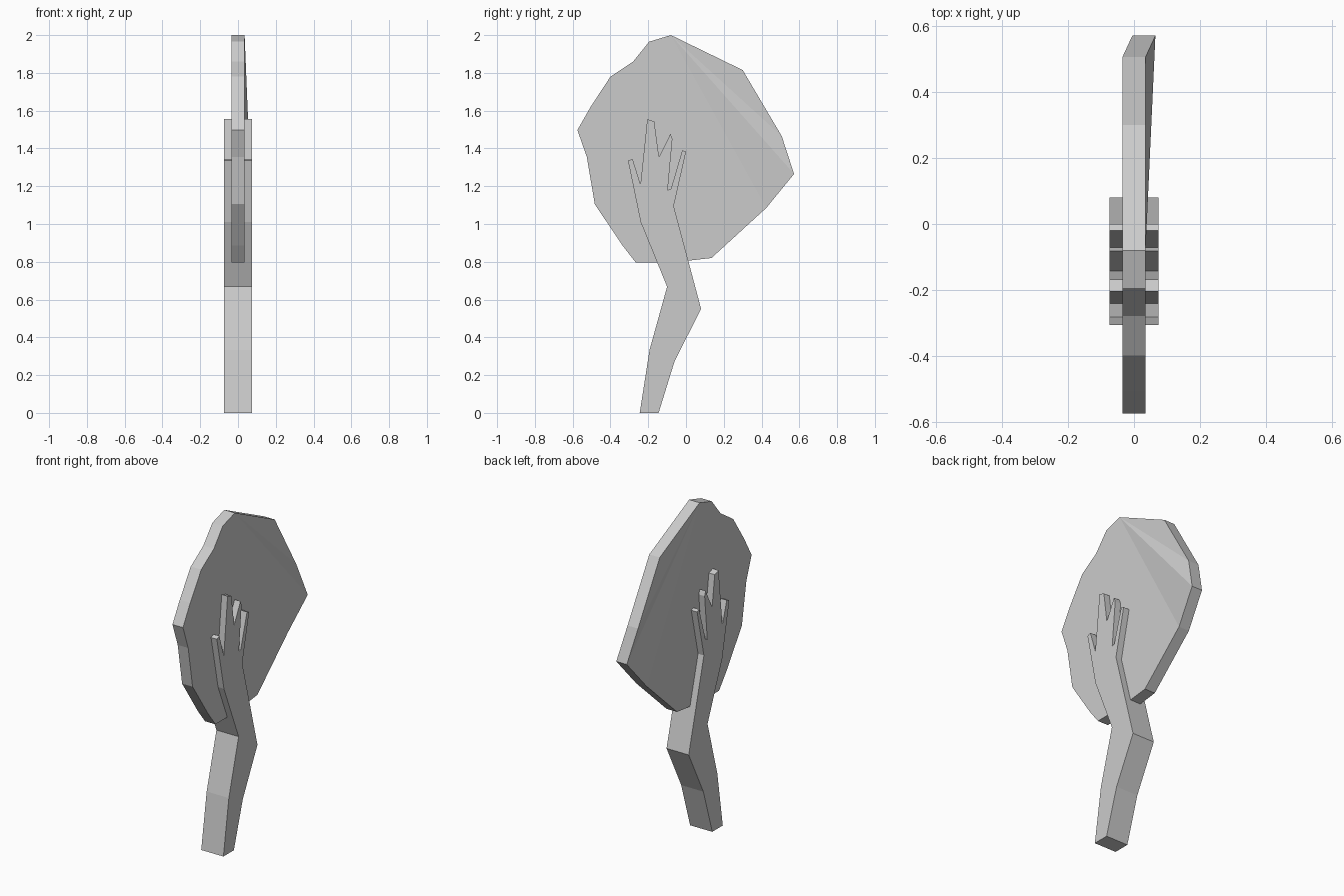
import bpy, bmesh
from bmesh.utils import face_split

if "Cube" in bpy.data.objects:
    bpy.data.objects.remove(bpy.data.objects["Cube"])


def slab(name, outline, half):
    """Extrude a closed (y, z) outline along x from -half to +half."""
    bm = bmesh.new()
    n = len(outline)
    sides = [[bm.verts.new((x, y, z)) for y, z in outline] for x in (-half, half)]
    caps = [bm.faces.new(s) for s in sides]
    for i in range(n):
        j = (i + 1) % n
        bm.faces.new((sides[0][i], sides[0][j], sides[1][j], sides[1][i]))
    return name, bm, sides, caps


def finish(name, bm):
    bmesh.ops.recalc_face_normals(bm, faces=bm.faces[:])
    mesh = bpy.data.meshes.new(name)
    bm.to_mesh(mesh)
    bm.free()
    obj = bpy.data.objects.new(name, mesh)
    bpy.context.collection.objects.link(obj)
    return obj


# Trunk with finger-like branches
trunk_outline = [
    (-0.245, 0), (-0.145, 0), (-0.06, 0.275), (0.08, 0.55), (-0.065, 1.095),
    (0.0, 1.382), (-0.02, 1.39), (-0.08, 1.185), (-0.097, 1.18), (-0.072, 1.45), (-0.082, 1.478),
    (-0.143, 1.355), (-0.168, 1.543), (-0.205, 1.555), (-0.241, 1.21),
    (-0.283, 1.345), (-0.307, 1.335), (-0.24, 1.01), (-0.10, 0.668),
    (-0.193, 0.333),
]
name, bm, _, _ = slab("trunk", trunk_outline, 0.074)
finish(name, bm)

# Leaf canopy: thin slab starting from its highest corner
canopy_outline = [
    (-0.08, 2.0), (0.30, 1.815), (0.507, 1.465), (0.572, 1.265), (0.425, 1.085),
    (0.135, 0.82), (-0.08, 0.795), (-0.265, 0.795), (-0.335, 0.885),
    (-0.483, 1.105), (-0.525, 1.355), (-0.575, 1.497), (-0.505, 1.62),
    (-0.40, 1.78), (-0.28, 1.86), (-0.195, 1.965),
]
name, bm, sides, caps = slab("canopy", canopy_outline, 0.035)
# Bend the outermost right corner sideways, with folds running to the top corner
for ring in sides:
    for k in (2, 3, 4):
        face = next(f for f in bm.faces if ring[0] in f.verts and ring[k] in f.verts)
        face_split(face, ring[0], ring[k])
    ring[3].co.x += 0.03
finish(name, bm)
